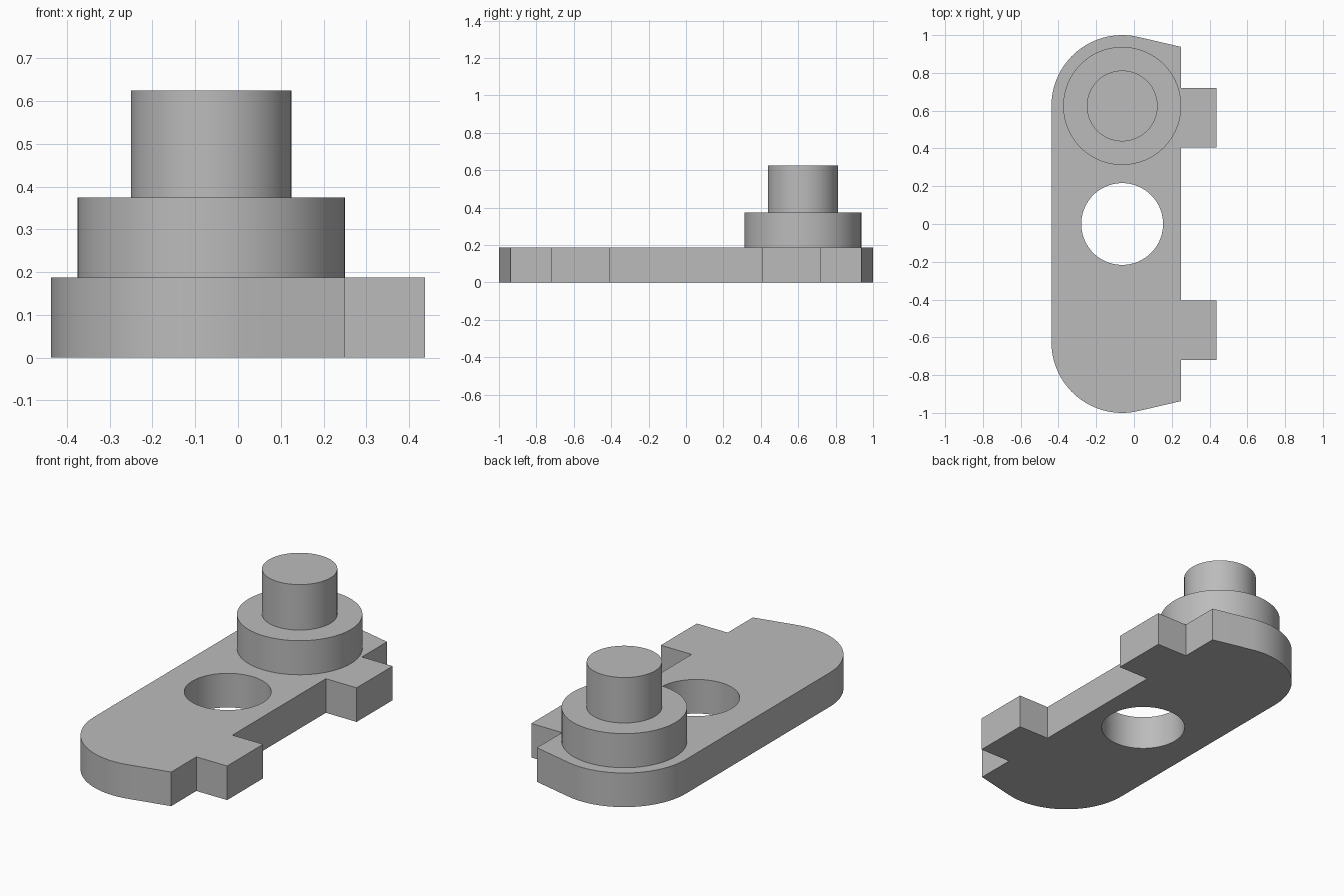
import bpy
import bmesh
from math import cos, sin, radians

if "Cube" in bpy.data.objects:
    bpy.data.objects.remove(bpy.data.objects["Cube"], do_unlink=True)

grey = bpy.data.materials.new("plain_grey")
grey.use_nodes = True
grey.diffuse_color = (0.5, 0.5, 0.5, 1)
grey.node_tree.nodes["Principled BSDF"].inputs["Base Color"].default_value = grey.diffuse_color

AXIS_X = -0.0625      # centre line of the hole, post and rounded ends
END_Y = 0.625         # centre of the rounded ends
THICK = 0.1875


def smooth(obj):
    bpy.ops.object.select_all(action='DESELECT')
    obj.select_set(True)
    bpy.context.view_layer.objects.active = obj
    bpy.ops.object.shade_smooth_by_angle(angle=radians(30))


def cylinder(name, radius, y, z0, z1):
    bpy.ops.mesh.primitive_cylinder_add(vertices=96, radius=radius, depth=z1 - z0,
                                        location=(AXIS_X, y, (z0 + z1) / 2))
    obj = bpy.context.object
    obj.name = name
    obj.data.materials.append(grey)
    smooth(obj)
    return obj


# Half outline of the plate: two-step tab, angled corner, rounded end
half = [(0.25, 0.406), (0.4375, 0.406), (0.4375, 0.719), (0.25, 0.719), (0.25, 0.9375)]
start, end, steps = 76.9, 180, 28
for i in range(steps + 1):
    a = radians(start + (end - start) * i / steps)
    half.append((AXIS_X + 0.375 * cos(a), END_Y + 0.375 * sin(a)))
outline = half + [(x, -y) for x, y in reversed(half)]

# Base plate extruded from the mirrored outline
bm = bmesh.new()
face = bm.faces.new([bm.verts.new((x, y, 0)) for x, y in outline])
top = bmesh.ops.extrude_face_region(bm, geom=[face], use_keep_orig=True)
bmesh.ops.translate(bm, vec=(0, 0, THICK),
                    verts=[v for v in top["geom"] if isinstance(v, bmesh.types.BMVert)])
bmesh.ops.recalc_face_normals(bm, faces=bm.faces)
mesh = bpy.data.meshes.new("base_plate")
bm.to_mesh(mesh)
bm.free()
plate = bpy.data.objects.new("base_plate", mesh)
bpy.context.collection.objects.link(plate)
mesh.materials.append(grey)

# Through hole
cutter = cylinder("hole_cutter", 0.2165, 0, -0.1, THICK + 0.1)
cutter.hide_render = True
cut = plate.modifiers.new("hole", 'BOOLEAN')
cut.operation = 'DIFFERENCE'
cut.solver = 'EXACT'
cut.object = cutter
bpy.context.view_layer.objects.active = plate
bpy.ops.object.modifier_apply(modifier=cut.name)
bpy.data.objects.remove(cutter, do_unlink=True)
smooth(plate)

# Stepped post
cylinder("post_collar", 0.3125, END_Y, THICK, 0.375)
cylinder("post_pin", 0.1875, END_Y, 0.375, 0.625)
